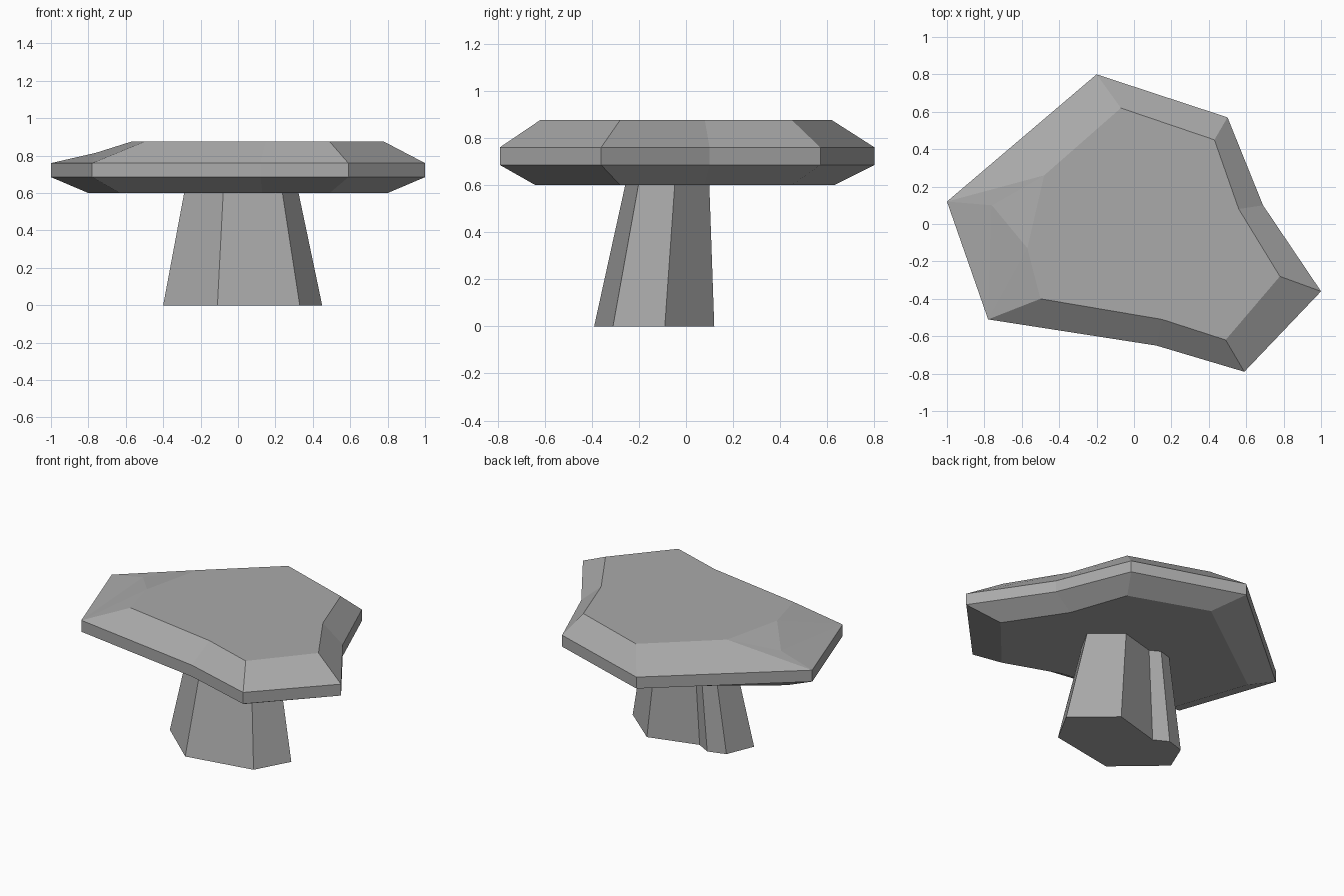
import bpy
import bmesh

old = bpy.data.objects.get("Cube")
if old:
    bpy.data.objects.remove(old, do_unlink=True)

# One plain stone colour
stone = bpy.data.materials.new("grey_stone")
stone.use_nodes = True
grey = (0.40, 0.40, 0.40, 1)
stone.diffuse_color = grey
bsdf = stone.node_tree.nodes["Principled BSDF"]
bsdf.inputs["Base Color"].default_value = grey
bsdf.inputs["Roughness"].default_value = 0.9


def add_ring(bm, points, z):
    return [bm.verts.new((x, y, z)) for x, y in points]


def bridge(bm, low, high):
    n = len(low)
    for i in range(n):
        j = (i + 1) % n
        bm.faces.new((low[i], low[j], high[j], high[i]))


def finish(bm, name):
    bmesh.ops.recalc_face_normals(bm, faces=bm.faces[:])
    mesh = bpy.data.meshes.new(name)
    bm.to_mesh(mesh)
    bm.free()
    mesh.materials.append(stone)
    obj = bpy.data.objects.new(name, mesh)
    bpy.context.collection.objects.link(obj)
    return obj


# Stone slab: outlines run anticlockwise from the left-hand point
rim = [(-1, .12), (-.78, -.51), (.12, -.65), (.59, -.79),
       (1, -.36), (.69, .10), (.50, .57), (-.20, .80)]
under = [(-.80, .10), (-.63, -.40), (.13, -.51), (.49, -.64),
         (.80, -.28), (.56, .08), (.43, .45), (-.07, .63)]
upper = [(-.76, .10), (-.50, -.40), (.15, -.51), (.49, -.62),
         (.78, -.28), (.56, .08), (.43, .45), (-.07, .62)]

bm = bmesh.new()
bottom = add_ring(bm, under, .60)
rim_low = add_ring(bm, rim, .685)
rim_high = add_ring(bm, rim, .76)
top = add_ring(bm, upper, .875)
bm.faces.new(bottom[::-1])
bridge(bm, bottom, rim_low)
bridge(bm, rim_low, rim_high)

# The slab's pointed end is worn down, so its top corner is chipped off
top[0].co.z = .815
chip_front, chip_back = add_ring(bm, [(-.57, -.13), (-.48, .26)], .875)
bm.faces.new([chip_front] + top[1:] + [chip_back])
bm.faces.new((top[0], chip_front, chip_back))
worn = []
for i in range(8):
    j = (i + 1) % 8
    loop = [rim_high[i], rim_high[j], top[j]]
    if i == 0:
        loop.append(chip_front)
    if i == 7:
        loop.append(chip_back)
    loop.append(top[i])
    face = bm.faces.new(loop)
    if len(loop) > 4:
        worn.append(face)
bmesh.ops.triangulate(bm, faces=worn)
finish(bm, "stone_slab")

# Tapered faceted pedestal
foot = [(.45, -.09), (.20, .12), (-.12, .03), (-.21, .08),
        (-.325, .045), (-.40, -.135), (-.11, -.39), (.33, -.31)]
neck = [(x * .72, y * .70 + .015) for x, y in foot]
bm = bmesh.new()
base = add_ring(bm, foot, 0)
head = add_ring(bm, neck, .60)
bm.faces.new(base)
bm.faces.new(head)
bridge(bm, base, head)
finish(bm, "stone_pedestal")
